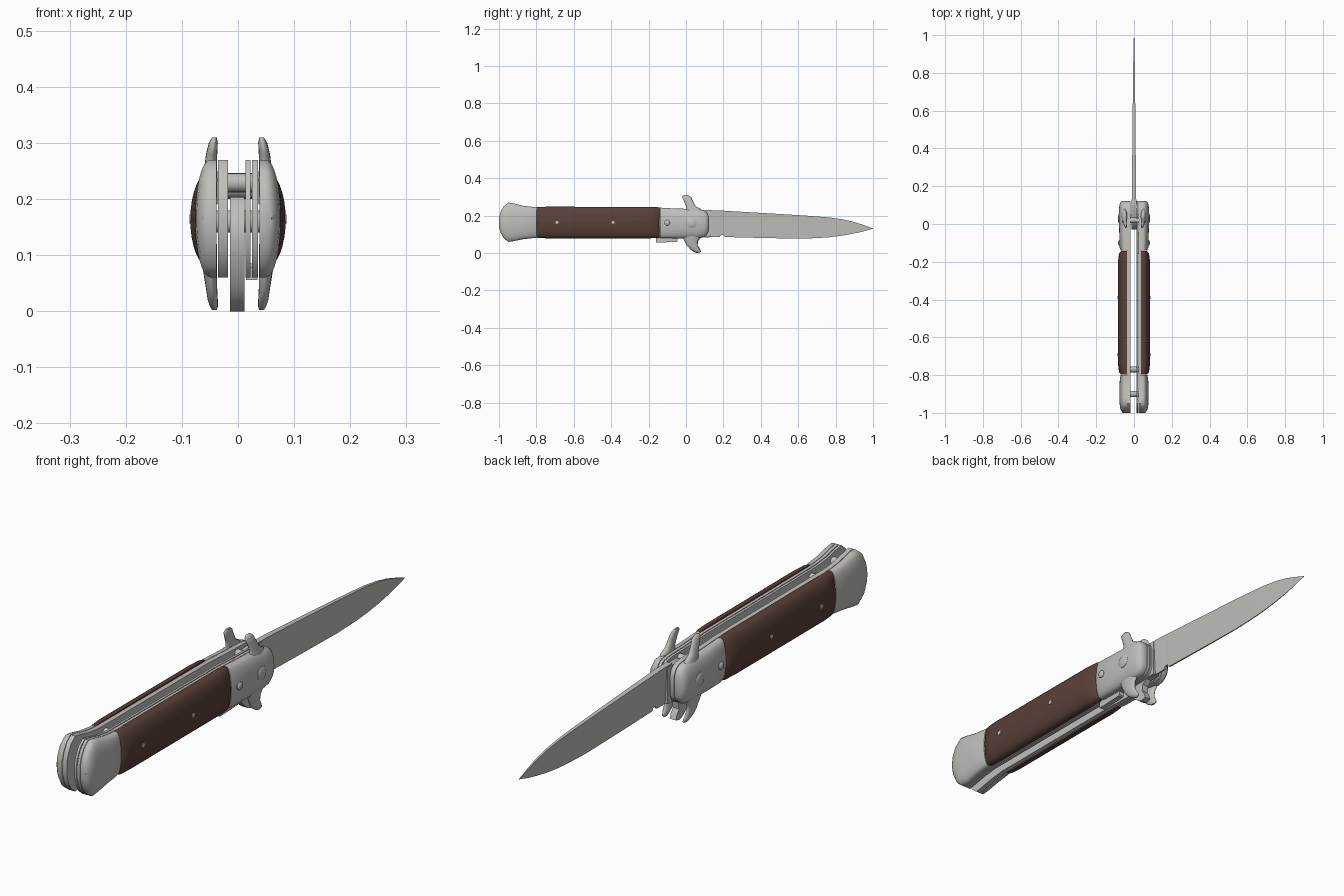
import bpy, bmesh, math
from mathutils import Vector

cube = bpy.data.objects.get("Cube")
if cube:
    bpy.data.objects.remove(cube)


def material(name, colour, metallic=0.0):
    m = bpy.data.materials.new(name)
    m.use_nodes = True
    m.diffuse_color = colour
    bsdf = m.node_tree.nodes["Principled BSDF"]
    bsdf.inputs["Base Color"].default_value = colour
    bsdf.inputs["Roughness"].default_value = 0.5
    return m


STEEL = material("steel grey", (0.53, 0.52, 0.49, 1))
WOOD = material("dark brown wood", (0.1, 0.052, 0.04, 1))


def finish(name, bm, mat, angle=35):
    bmesh.ops.recalc_face_normals(bm, faces=bm.faces)
    me = bpy.data.meshes.new(name)
    bm.to_mesh(me)
    bm.free()
    me.materials.append(mat)
    ob = bpy.data.objects.new(name, me)
    bpy.context.collection.objects.link(ob)
    bpy.ops.object.select_all(action='DESELECT')
    ob.select_set(True)
    bpy.context.view_layer.objects.active = ob
    bpy.ops.object.shade_smooth_by_angle(angle=math.radians(angle))
    return ob


def loft(name, rings, mat, angle=35):
    """Skin a row of equal closed rings and cap both ends."""
    bm = bmesh.new()
    rows = [[bm.verts.new(p) for p in ring] for ring in rings]
    n = len(rows[0])
    for a, b in zip(rows, rows[1:]):
        for i in range(n):
            j = (i + 1) % n
            bm.faces.new((a[i], a[j], b[j], b[i]))
    bm.faces.new(rows[0])
    bm.faces.new(rows[-1][::-1])
    return finish(name, bm, mat, angle)


def plate(name, stations, x0, x1, mat=STEEL):
    """Flat plate between two x planes, outlined by (y, z_low, z_high)."""
    outline = [(y, lo) for y, lo, hi in stations] + [(y, hi) for y, lo, hi in reversed(stations)]
    return loft(name, [[(x, y, z) for y, z in outline] for x in (x0, x1)], mat)


def dome(name, stations, side, mat, x0=0.038, wall=0.01, steps=16):
    """D-shaped handle part from (y, z_low, z_high, bulge) stations."""
    rings = []
    for y, lo, hi, bulge in stations:
        mid, half = (lo + hi) / 2, (hi - lo) / 2
        ring = [(side * x0, y, lo)]
        for i in range(steps + 1):
            t = math.pi * i / steps
            ring.append((side * (x0 + wall + bulge * math.sin(t) ** 0.9), y, mid - half * math.cos(t)))
        ring.append((side * x0, y, hi))
        rings.append(ring)
    return loft(name, rings, mat, 50)


def horn(name, stations, side):
    """Guard horn from (z, y_back, y_front, x, half_thickness) stations."""
    rings = []
    for z, back, front, x, thick in stations:
        ring = []
        for i in range(16):
            t = math.tau * i / 16
            ring.append((side * x + thick * math.sin(t),
                         (back + front) / 2 + (front - back) / 2 * math.cos(t), z))
        rings.append(ring)
    return loft(name, rings, STEEL, 60)


def pin(name, x0, x1, y, z, r, crown=0.0):
    """Round pin along x, optionally with a domed head at x1."""
    d = math.copysign(1, x1 - x0)
    rings = [(x0, r), (x1, r)]
    if crown:
        rings += [(x1 + d * crown * 0.6, r * 0.8), (x1 + d * crown, r * 0.35)]
    return loft(name, [[(x, y + q * math.cos(math.tau * i / 20), z + q * math.sin(math.tau * i / 20))
                        for i in range(20)] for x, q in rings], STEEL)


# Handle sections, from pommel to bolster
POMMEL = [(-1.0, 0.14, 0.19, 0.012), (-0.99, 0.107, 0.223, 0.02), (-0.975, 0.08, 0.25, 0.026),
          (-0.95, 0.06, 0.27, 0.028), (-0.92, 0.064, 0.265, 0.029), (-0.87, 0.074, 0.253, 0.029),
          (-0.82, 0.08, 0.247, 0.027), (-0.8, 0.082, 0.246, 0.022)]
SCALE = [(-0.798, 0.083, 0.245, 0.02), (-0.785, 0.08, 0.247, 0.031), (-0.74, 0.079, 0.248, 0.037),
         (-0.2, 0.079, 0.247, 0.037), (-0.155, 0.08, 0.246, 0.031), (-0.142, 0.083, 0.243, 0.02)]
BOLSTER = [(-0.14, 0.082, 0.243, 0.022), (-0.125, 0.08, 0.242, 0.028), (-0.05, 0.079, 0.238, 0.03),
           (0.06, 0.08, 0.235, 0.032), (0.095, 0.085, 0.23, 0.03), (0.112, 0.098, 0.218, 0.026),
           (0.122, 0.12, 0.195, 0.016)]
LINER = [s[:3] for s in POMMEL + BOLSTER]

# Inner liners: one thick plate on the right, two thin ones on the left
plate("right_liner", LINER, -0.036, -0.018)
plate("left_inner_liner", LINER, 0.013, 0.022)
plate("left_outer_liner", LINER, 0.025, 0.036)

UPPER = [(0.19, -0.02, 0.085, 0.053, 0.016), (0.235, 0.0, 0.08, 0.05, 0.014),
         (0.25, 0.0, 0.052, 0.049, 0.012), (0.28, -0.012, 0.036, 0.047, 0.01),
         (0.3, -0.022, 0.026, 0.044, 0.008), (0.31, -0.014, 0.012, 0.042, 0.004)]
LOWER = [(0.12, -0.025, 0.09, 0.053, 0.016), (0.09, -0.02, 0.08, 0.051, 0.014),
         (0.065, -0.008, 0.063, 0.049, 0.012), (0.04, 0.004, 0.062, 0.047, 0.01),
         (0.02, 0.023, 0.074, 0.045, 0.009), (0.008, 0.042, 0.08, 0.043, 0.007),
         (0.002, 0.054, 0.073, 0.042, 0.004)]

for label, side in (("left", 1), ("right", -1)):
    dome(label + "_pommel", POMMEL, side, STEEL)
    dome(label + "_grip_scale", SCALE, side, WOOD)
    dome(label + "_bolster", BOLSTER, side, STEEL)
    horn(label + "_upper_guard", UPPER, side)
    horn(label + "_lower_guard", LOWER, side)
    pin(label + "_pivot_head", side * 0.04, side * 0.08, 0.03, 0.16, 0.026, 0.005)
    pin(label + "_button", side * 0.04, side * 0.078, -0.1, 0.162, 0.015, 0.006)
    for y in (-0.69, -0.39):
        pin(label + "_scale_rivet", side * 0.04, side * 0.0862, y, 0.164, 0.008)

# Cross pins holding the two halves together
pin("rear_spacer_pin", -0.03, 0.03, -0.9, 0.229, 0.017)
pin("front_spacer_pin", -0.03, 0.03, -0.77, 0.218, 0.015)
pin("pivot_pin", -0.04, 0.04, 0.03, 0.16, 0.02)
pin("stop_pin", -0.03, 0.03, 0.02, 0.215, 0.015)

# Blade tang with its lower horn, between the liners
tang = [(-0.03, 0.13), (-0.02, 0.09), (0.004, 0.04), (0.023, 0.02), (0.042, 0.006), (0.06, 0.0),
        (0.08, 0.006), (0.074, 0.025), (0.062, 0.042), (0.066, 0.068), (0.085, 0.085),
        (0.13, 0.087), (0.13, 0.225), (0.04, 0.222), (0.0, 0.2), (-0.025, 0.17)]
loft("tang", [[(x, y, z) for y, z in tang] for x in (-0.014, 0.012)], STEEL)

# Blade, tapering to the tip and from spine to edge
BLADE = [(0.1, 0.084, 0.23, 0.011), (0.18, 0.086, 0.228, 0.011), (0.188, 0.098, 0.227, 0.0108),
         (0.2, 0.098, 0.227, 0.0106), (0.208, 0.086, 0.226, 0.0105),
         (0.4, 0.081, 0.215, 0.009), (0.6, 0.077, 0.203, 0.007), (0.7, 0.08, 0.196, 0.006),
         (0.77, 0.085, 0.19, 0.0052), (0.84, 0.094, 0.18, 0.0043), (0.9, 0.105, 0.166, 0.0033),
         (0.95, 0.116, 0.15, 0.0022), (0.985, 0.126, 0.137, 0.0013), (1.0, 0.13, 0.132, 0.0006)]
loft("blade", [[(-t, y, hi), (t, y, hi), (t * 0.3, y, lo), (-t * 0.3, y, lo)]
               for y, lo, hi, t in BLADE], STEEL, 30)

# Small safety lever under the left liners
plate("safety_lever", [(-0.16, 0.056, 0.078), (-0.155, 0.056, 0.085),
                       (-0.05, 0.06, 0.085), (-0.045, 0.064, 0.08)], 0.014, 0.035)
